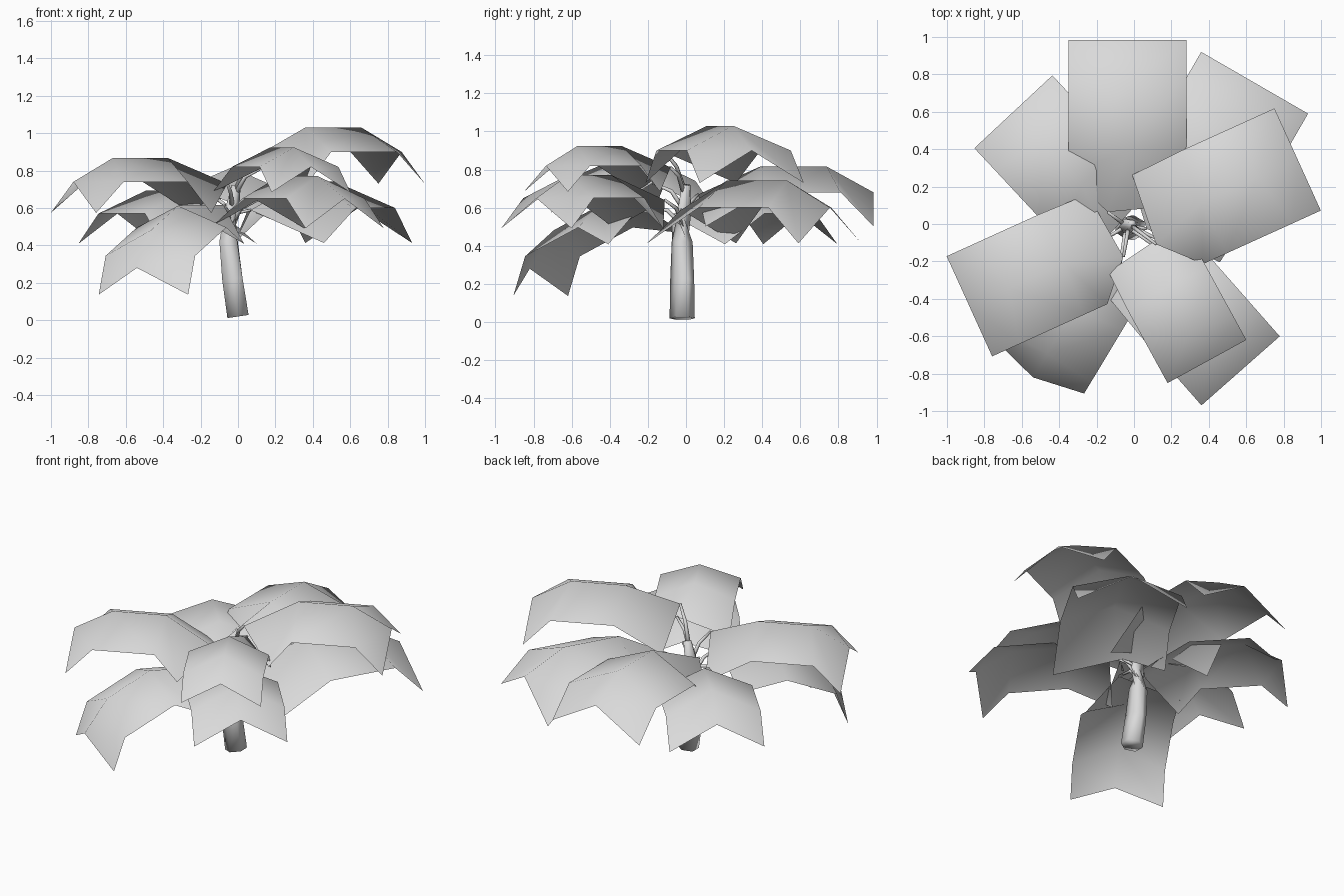
import bpy, bmesh, math
from mathutils import Vector, Matrix

cube = bpy.data.objects.get("Cube")
if cube:
    bpy.data.objects.remove(cube, do_unlink=True)

grey = bpy.data.materials.new("plain_grey")
grey.use_nodes = True
colour = (0.7, 0.7, 0.7, 1)
grey.diffuse_color = colour
grey.node_tree.nodes["Principled BSDF"].inputs["Base Color"].default_value = colour


def finish(bm, name):
    """Turn a bmesh into a smooth shaded grey object."""
    for face in bm.faces:
        face.smooth = True
    mesh = bpy.data.meshes.new(name)
    bm.to_mesh(mesh)
    bm.free()
    mesh.materials.append(grey)
    obj = bpy.data.objects.new(name, mesh)
    bpy.context.collection.objects.link(obj)
    return obj


def tube(name, path, radii, sides):
    """Capped tapered tube through the points of a path."""
    bm = bmesh.new()
    path = [Vector(p) for p in path]
    rings = []
    for i, (p, r) in enumerate(zip(path, radii)):
        along = path[min(i + 1, len(path) - 1)] - path[max(i - 1, 0)]
        turn = along.to_track_quat('Z', 'Y')
        rings.append([bm.verts.new(p + turn @ Vector((
            r * math.cos(math.tau * k / sides), r * math.sin(math.tau * k / sides), 0)))
            for k in range(sides)])
    for a, b in zip(rings, rings[1:]):
        for k in range(sides):
            n = (k + 1) % sides
            bm.faces.new((a[k], a[n], b[n], b[k]))
    bm.faces.new(rings[0][::-1])
    bm.faces.new(rings[-1])
    return finish(bm, name)


# Leaf template: (inward, sideways, up) measured from the middle of the outer edge
LONG_EDGE = [(0, .3, -.17), (.165, .3, 0), (.55, .3, 0), (.84, .29, -.17)]
RIDGE = [(0, 0, 0), (.236, 0, .13), (.566, 0, .13), (.877, -.1, -.01)]
SHORT_EDGE = [(0, -.3, -.17), (.165, -.3, 0), (.55, -.3, 0), (.69, -.3, -.17)]


def leaf(name, tip, heading, scale, tilt=0, side=-1):
    """Arched, ridged sheet; returns the point where its stem joins."""
    place = (Matrix.Translation(tip) @ Matrix.Rotation(math.radians(heading), 4, 'Z')
             @ Matrix.Rotation(math.radians(tilt), 4, 'Y') @ Matrix.Scale(scale, 4))
    bm = bmesh.new()
    columns = [[bm.verts.new(place @ Vector((-u, side * v, w))) for u, v, w in column]
               for column in (LONG_EDGE, RIDGE, SHORT_EDGE)]
    for a, b in zip(columns, columns[1:]):
        for i in range(3):
            bm.faces.new((a[i], a[i + 1], b[i + 1], b[i]))
    bm.normal_update()
    if sum(f.normal.z for f in bm.faces) < 0:
        bmesh.ops.reverse_faces(bm, faces=bm.faces[:])
    joint = columns[1][3].co.copy()
    finish(bm, name)
    return joint


# Trunk
tube("trunk", [(.0, -.02, .02), (-.03, -.02, .22), (-.05, -.02, .42),
               (-.035, -.01, .56), (-.01, 0, .72)],
     [.066, .063, .055, .042, .024], 6)

# Leaves: name, outer edge middle, heading, scale, tilt, side
LEAVES = [
    ("back_leaf", (-.035, .985, .68), 90, 1.05, 0, -1),
    ("back_left_leaf", (.645, .755, .60), 60, 1.1, 0, -1),
    ("left_upper_leaf", (.875, .345, .90), 24.4, 1.0, 0, 1),
    ("back_right_leaf", (-.645, .6, .57), 133, .95, 0, -1),
    ("right_leaf", (-.88, -.44, .74), 204.4, .98, 0, -1),
    ("front_right_drooping_leaf", (-.54, -.82, .28), 239, .93, 25, -1),
    ("front_left_lower_leaf", (.57, -.785, .65), 311.4, .93, 0, -1),
    ("front_left_upper_leaf", (.39, -.735, .82), 298.7, .8, 0, -1),
]
for name, tip, heading, scale, tilt, side in LEAVES:
    joint = leaf(name, tip, heading, scale, tilt, side)
    # Stem curving from the trunk to the leaf
    height = min(.70, max(.5, joint.z - .14))
    base = Vector((-.05 + (height - .45) * .15, -.01, height))
    bend = base.lerp(joint, .4) + Vector((0, 0, .04))
    tube(name.replace("leaf", "stem"), [base, bend, joint], [.014, .011, .008], 5)
